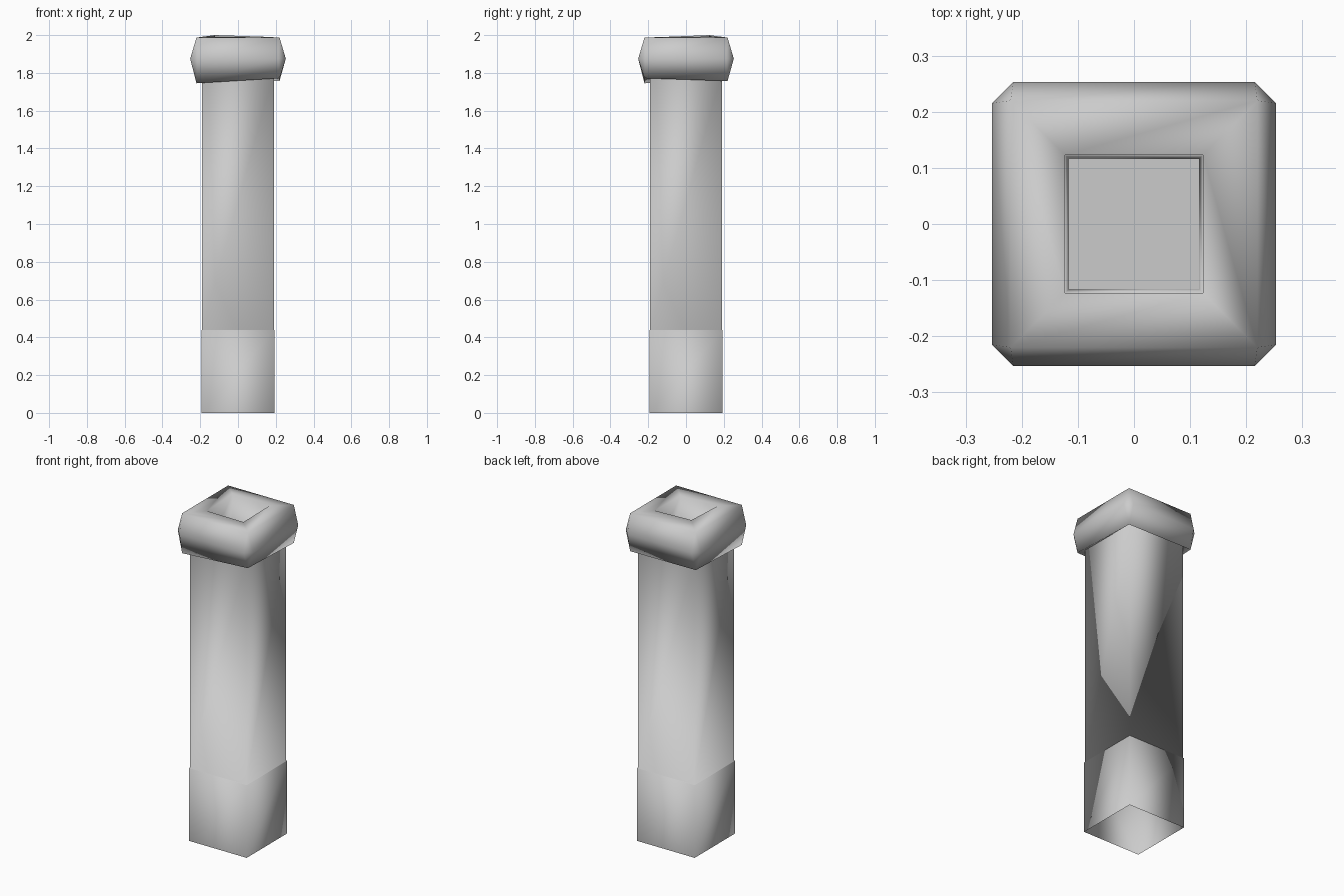
import bpy, bmesh

cube = bpy.data.objects.get("Cube")
if cube:
    bpy.data.objects.remove(cube, do_unlink=True)

grey = bpy.data.materials.new("plain grey")
grey.use_nodes = True
colour = (0.6, 0.6, 0.6, 1)
grey.diffuse_color = colour
grey.node_tree.nodes["Principled BSDF"].inputs["Base Color"].default_value = colour

CORNERS = [(-1, -1), (1, -1), (1, 1), (-1, 1)]


def square(bm, half, heights):
    """Four corner vertices; heights is one value or one per corner."""
    if not isinstance(heights, (list, tuple)):
        heights = [heights] * 4
    return [bm.verts.new((sx * half, sy * half, z)) for (sx, sy), z in zip(CORNERS, heights)]


def bridge(bm, a, b):
    """Walls between two rings, b above or inside a."""
    n = len(a)
    for i in range(n):
        j = (i + 1) % n
        bm.faces.new((a[i], a[j], b[j], b[i]))


def finish(bm, name):
    mesh = bpy.data.meshes.new(name)
    bm.to_mesh(mesh)
    bm.free()
    mesh.materials.append(grey)
    for face in mesh.polygons:
        face.use_smooth = True
    obj = bpy.data.objects.new(name, mesh)
    bpy.context.collection.objects.link(obj)
    return obj


# Post: open square tube with a slightly wider foot
bm = bmesh.new()
rings = [square(bm, h, z) for h, z in ((0.194, 0), (0.194, 0.44), (0.19, 0.44), (0.19, 1.8))]
for low, high in zip(rings, rings[1:]):
    bridge(bm, low, high)
finish(bm, "post")

# Cap: bulging block with cut corners and a square opening
bm = bmesh.new()
under = square(bm, 0.185, 1.79)
bottom = square(bm, 0.22, [1.745, 1.772, 1.757, 1.76])
top = square(bm, 0.22, 1.987)
rim = square(bm, 0.123, [1.99, 1.988, 1.992, 2.0])
pit = square(bm, 0.116, 1.76)

# Widest ring has two vertices per corner, in counter-clockwise order
WIDE, CUT, MID = 0.253, 0.215, 1.875
middle = []
for sx, sy in CORNERS:
    pair = [(sx * WIDE, sy * CUT), (sx * CUT, sy * WIDE)]
    if sx * sy < 0:
        pair.reverse()
    middle.append([bm.verts.new((x, y, MID)) for x, y in pair])

bridge(bm, under, bottom)
for i in range(4):
    j = (i + 1) % 4
    first, second = middle[i]
    following = middle[j][0]
    bm.faces.new((bottom[i], bottom[j], following, second))
    bm.faces.new((second, following, top[j], top[i]))
    bm.faces.new((bottom[i], second, first))
    bm.faces.new((first, second, top[i]))
bridge(bm, top, rim)
bridge(bm, rim, pit)
finish(bm, "cap")

# Floor below the opening
bm = bmesh.new()
bm.faces.new(square(bm, 0.188, 1.75))
finish(bm, "opening_floor")
